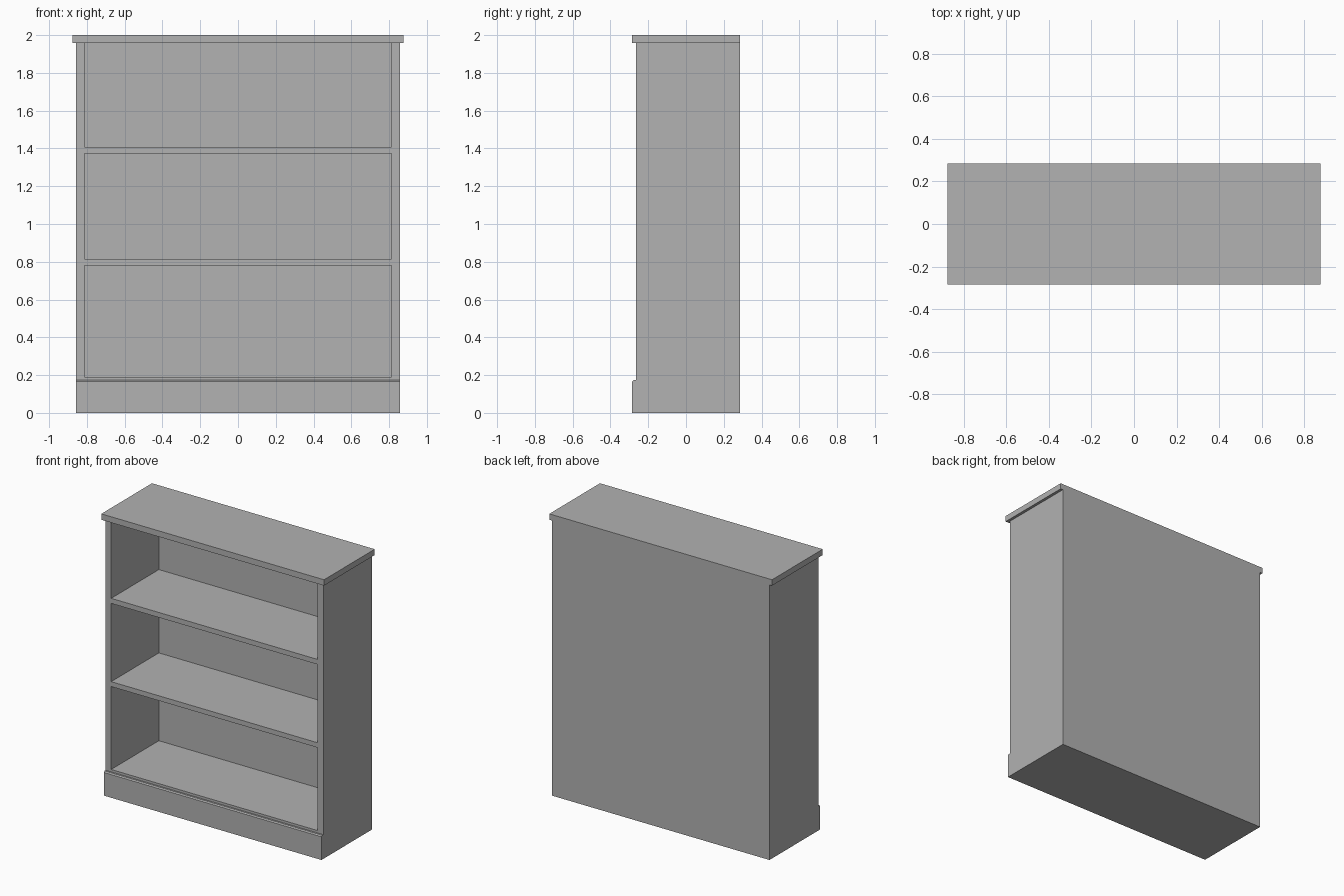
import bpy
import bmesh
from mathutils import Matrix, Vector

if "Cube" in bpy.data.objects:
    bpy.data.objects.remove(bpy.data.objects["Cube"])

grey = bpy.data.materials.new("plain grey")
grey.diffuse_color = (0.445, 0.445, 0.445, 1)
grey.use_nodes = True
grey.node_tree.nodes["Principled BSDF"].inputs["Base Color"].default_value = grey.diffuse_color

HALF_W, FRONT, BACK = 0.857, -0.265, 0.285
LIP = -0.285                      # front of plinth and top
TOP_Z, UNDER_TOP = 2.0, 1.958
INNER_W, INNER_BACK = 0.813, 0.271


def add_object(name, bm):
    mesh = bpy.data.meshes.new(name)
    bmesh.ops.recalc_face_normals(bm, faces=bm.faces)
    bm.to_mesh(mesh)
    bm.free()
    mesh.materials.append(grey)
    obj = bpy.data.objects.new(name, mesh)
    bpy.context.collection.objects.link(obj)
    return obj


def box(name, lo, hi):
    bm = bmesh.new()
    lo, hi = Vector(lo), Vector(hi)
    bmesh.ops.create_cube(bm, size=1, matrix=Matrix.Translation((lo + hi) / 2)
                          @ Matrix.Diagonal((*(hi - lo), 1)))
    return add_object(name, bm)


def extrude_side_profile(name, profile, half_width):
    bm = bmesh.new()
    face = bm.faces.new([bm.verts.new((-half_width, y, z)) for y, z in profile])
    out = bmesh.ops.extrude_face_region(bm, geom=[face])
    verts = [v for v in out["geom"] if isinstance(v, bmesh.types.BMVert)]
    bmesh.ops.translate(bm, verts=verts, vec=(2 * half_width, 0, 0))
    return add_object(name, bm)


# Carcass: sides, back and chamfered plinth in one profile
carcass = extrude_side_profile("bookcase_carcass", [
    (LIP, 0), (BACK, 0), (BACK, UNDER_TOP), (FRONT, UNDER_TOP),
    (FRONT, 0.173), (LIP + 0.007, 0.173), (LIP, 0.165)], HALF_W)

# Three open compartments, leaving two shelves between them
for i, (z0, z1) in enumerate([(0.19, 0.78), (0.815, 1.372), (1.408, 2.1)]):
    cutter = box(f"compartment_cutter_{i + 1}", (-INNER_W, -0.5, z0),
                 (INNER_W, INNER_BACK, z1))
    cutter.hide_render = True
    cutter.hide_set(True)
    mod = carcass.modifiers.new(f"compartment_{i + 1}", "BOOLEAN")
    mod.operation = "DIFFERENCE"
    mod.solver = "EXACT"
    mod.object = cutter

# Overhanging top board
box("top_board", (-0.877, LIP, UNDER_TOP), (0.877, BACK, TOP_Z))
